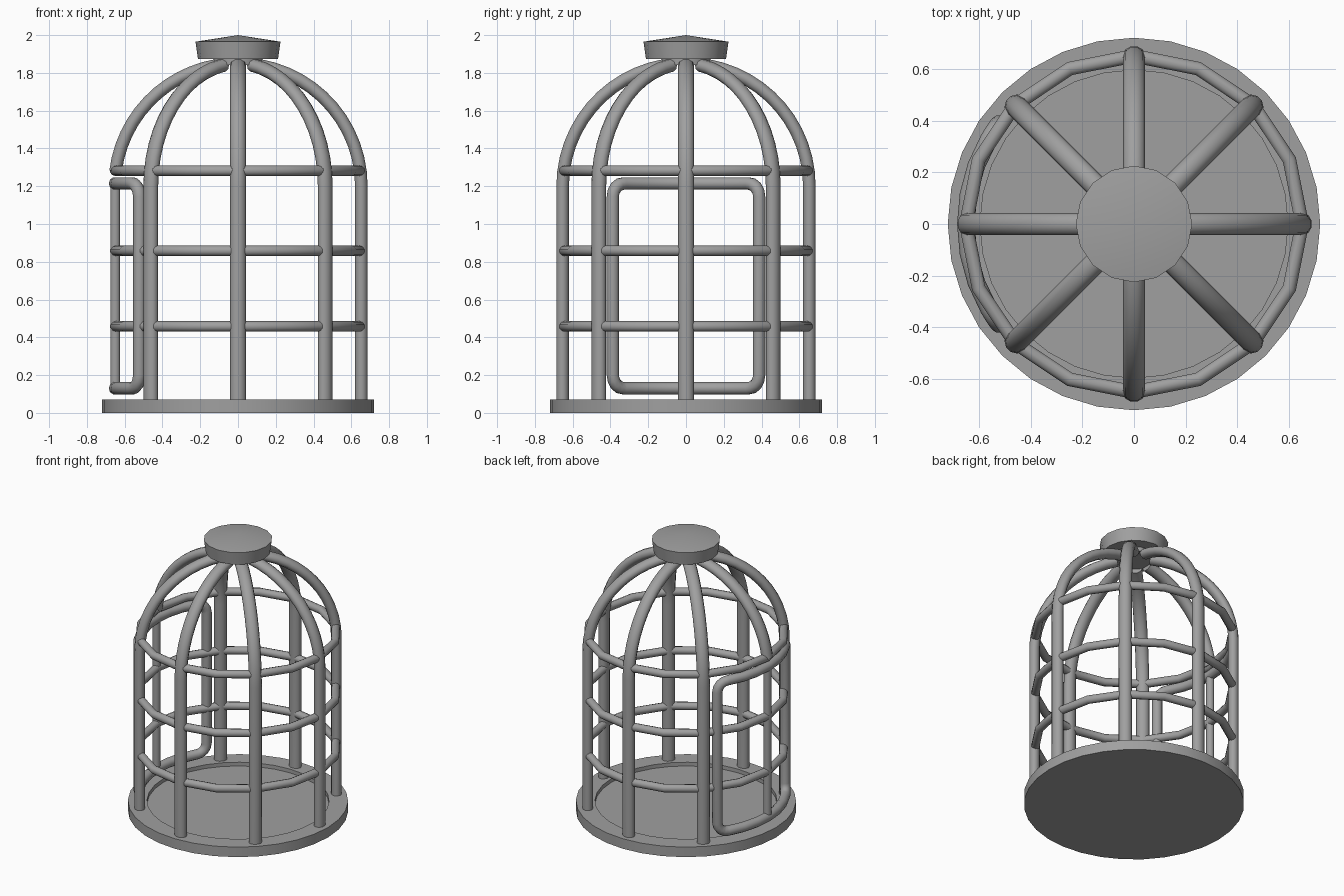
import bpy, bmesh, math
from mathutils import Vector

if "Cube" in bpy.data.objects:
    bpy.data.objects.remove(bpy.data.objects["Cube"])

R = 0.65          # cage radius
SPRING = 1.2      # height where the dome starts

grey = bpy.data.materials.new("grey_metal")
grey.diffuse_color = (0.35, 0.35, 0.35, 1)
grey.use_nodes = True
grey.node_tree.nodes["Principled BSDF"].inputs["Base Color"].default_value = grey.diffuse_color


def finish(bm, name, angle=35):
    bmesh.ops.recalc_face_normals(bm, faces=bm.faces)
    me = bpy.data.meshes.new(name)
    bm.to_mesh(me)
    bm.free()
    me.shade_smooth()
    me.set_sharp_from_angle(angle=math.radians(angle))
    me.materials.append(grey)
    ob = bpy.data.objects.new(name, me)
    bpy.context.collection.objects.link(ob)
    return ob


def lathe(name, profile, n):
    """Spin (radius, z) points around z; radius 0 becomes a pole."""
    bm = bmesh.new()
    rows = []
    for r, z in profile:
        if r == 0:
            rows.append([bm.verts.new((0, 0, z))] * n)
        else:
            rows.append([bm.verts.new((r * math.cos(math.tau * i / n),
                                       r * math.sin(math.tau * i / n), z)) for i in range(n)])
    for a, b in zip(rows, rows[1:]):
        for i in range(n):
            j = (i + 1) % n
            bm.faces.new(list(dict.fromkeys((a[i], a[j], b[j], b[i]))))
    return finish(bm, name)


def sweep(name, path, ref, ru, rv, closed=False, sides=10):
    """Tube with an elliptical section; ref(p) gives the section's first axis."""
    bm = bmesh.new()
    n = len(path)
    rows = []
    for i, p in enumerate(path):
        if closed:
            t = (path[(i + 1) % n] - path[i - 1]).normalized()
        else:
            t = (path[min(i + 1, n - 1)] - path[max(i - 1, 0)]).normalized()
        u = ref(p)
        u = (u - t * u.dot(t)).normalized()
        v = t.cross(u)
        rows.append([bm.verts.new(p + u * ru * math.cos(math.tau * k / sides)
                                  + v * rv * math.sin(math.tau * k / sides)) for k in range(sides)])
    for i in range(n if closed else n - 1):
        a, b = rows[i], rows[(i + 1) % n]
        for k in range(sides):
            m = (k + 1) % sides
            bm.faces.new((a[k], a[m], b[m], b[k]))
    if not closed:
        bm.faces.new(rows[0])
        bm.faces.new(rows[-1])
    return finish(bm, name, 50)


def on_wall(s, z):
    """Point on the left cage wall at arc length s from the middle."""
    a = math.pi - s / R
    return Vector((R * math.cos(a), R * math.sin(a), z))


# base tray with a shallow recess
lathe("base_tray", [(0, 0), (0.72, 0), (0.72, 0.072), (0.595, 0.072), (0.595, 0.045), (0, 0.045)], 32)

# top cap and the collar that holds the bars
lathe("top_cap", [(0, 1.873), (0.212, 1.873), (0.225, 1.965), (0, 2.0)], 16)
lathe("bar_collar", [(0, 1.842), (0.13, 1.842), (0.13, 1.89), (0, 1.89)], 16)

# eight bars; the one above the door keeps only its dome part
for i in range(8):
    a = math.tau * i / 8
    d = Vector((math.cos(a), math.sin(a), 0))
    side = Vector((-math.sin(a), math.cos(a), 0))
    first = 0.12 if i == 4 else 0.0
    path = [] if i == 4 else [d * (R + 0.003) + Vector((0, 0, 0.06))]
    for k in range(13):
        f = first + (1.4 - first) * k / 12
        path.append(d * (R + 0.003) * math.cos(f) + Vector((0, 0, SPRING + 0.65 * math.sin(f))))
    sweep("cage_bar", path, lambda p, s=side: s, 0.043, 0.035)

# horizontal rings
for z in (0.458, 0.858, 1.282):
    path = [Vector((R * math.cos(math.tau * i / 16), R * math.sin(math.tau * i / 16), z)) for i in range(16)]
    sweep("cage_ring", path, lambda p: Vector((0, 0, 1)), 0.028, 0.028, closed=True)

# door frame: rounded rectangle wrapped onto the cage wall
half, low, high, rad = 0.415, 0.13, 1.215, 0.07
path = []
for cs, cz, start in ((half - rad, high - rad, 0), (rad - half, high - rad, 90),
                      (rad - half, low + rad, 180), (half - rad, low + rad, 270)):
    for k in range(5):
        f = math.radians(start + 22.5 * k)
        path.append(on_wall(cs + rad * math.cos(f), cz + rad * math.sin(f)))
    if start in (0, 180):      # curved top and bottom rails
        path += [on_wall(cs * (1 - 2 * k / 6), cz + (rad if start == 0 else -rad)) for k in range(1, 6)]
sweep("door_frame", path, lambda p: Vector((p.x, p.y, 0)), 0.034, 0.034, closed=True)

# door middle bar
sweep("door_bar", [on_wall(0, low), on_wall(0, high)], lambda p: Vector((0, 1, 0)), 0.027, 0.027)
